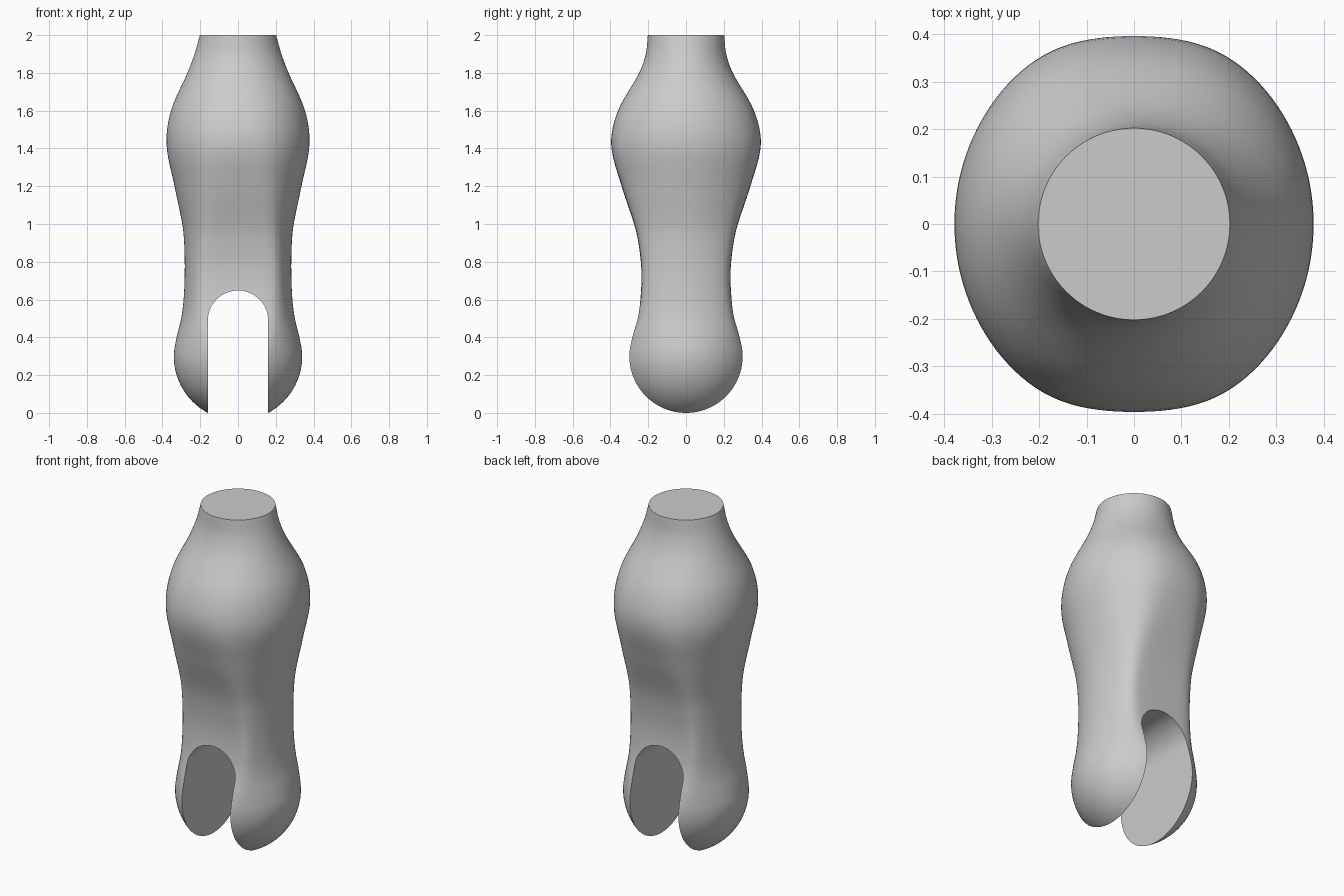
import bpy, bmesh, math
from mathutils import Vector

cube = bpy.data.objects.get("Cube")
if cube:
    bpy.data.objects.remove(cube, do_unlink=True)

SIDES = 128
STEPS = 6
CREASE = 16  # how tightly the flats turn into the round sides
BALL_R, BALL_Z = 0.34, 0.30
SLOT_R, SLOT_TOP = 0.16, 0.648

# Body stations: height, half width, flattened half depth, full ellipse half depth
STATIONS = [
    (0.30, 0.340, 0.340, 0.340), (0.40, 0.325, 0.300, 0.338),
    (0.50, 0.301, 0.261, 0.336), (0.60, 0.288, 0.242, 0.335),
    (0.75, 0.282, 0.236, 0.335), (0.90, 0.285, 0.252, 0.340),
    (1.00, 0.295, 0.275, 0.350), (1.20, 0.336, 0.341, 0.385),
    (1.42, 0.378, 0.396, 0.415), (1.60, 0.355, 0.360, 0.372),
    (1.80, 0.268, 0.248, 0.250), (1.90, 0.230, 0.213, 0.213),
    (2.00, 0.202, 0.202, 0.202),
]


def slope(i, k):
    """Tangent of channel k at station i."""
    if i == 0:
        return 0.0
    lo, hi = STATIONS[i - 1], STATIONS[min(i + 1, len(STATIONS) - 1)]
    return (hi[k] - lo[k]) / (hi[0] - lo[0])


def blend(i, t, k):
    """Smooth cubic between station i and the next."""
    p, q = STATIONS[i], STATIONS[i + 1]
    h = q[0] - p[0]
    return ((2*t**3 - 3*t**2 + 1) * p[k] + (t**3 - 2*t**2 + t) * h * slope(i, k)
            + (3*t**2 - 2*t**3) * q[k] + (t**3 - t**2) * h * slope(i + 1, k))


def ring(bm, z, width, depth, full):
    """Ellipse softly flattened at front and back to the given depth."""
    full = max(full, depth)
    flat = depth**-CREASE - full**-CREASE
    verts = []
    for j in range(SIDES):
        ang = 2 * math.pi * j / SIDES
        c, s = math.cos(ang), math.sin(ang)
        ellipse = math.hypot(c / width, s / full)
        r = (ellipse**CREASE + flat * s**CREASE) ** (-1 / CREASE)
        verts.append(bm.verts.new((r * c, r * s, z)))
    return verts


def make_object(name, bm):
    bmesh.ops.recalc_face_normals(bm, faces=bm.faces)
    mesh = bpy.data.meshes.new(name)
    bm.to_mesh(mesh)
    bm.free()
    obj = bpy.data.objects.new(name, mesh)
    bpy.context.collection.objects.link(obj)
    return obj


# Body: rounded ball end lofted into the flattened waist, bulge and round neck
bm = bmesh.new()
rings = []
for i in range(1, 24):
    ang = math.pi / 2 * i / 24
    r = BALL_R * math.sin(ang)
    rings.append(ring(bm, BALL_Z - BALL_R * math.cos(ang), r, r, r))
for i in range(len(STATIONS) - 1):
    for step in range(STEPS):
        t = step / STEPS
        z = STATIONS[i][0] + t * (STATIONS[i + 1][0] - STATIONS[i][0])
        rings.append(ring(bm, z, *(blend(i, t, k) for k in (1, 2, 3))))
rings.append(ring(bm, *STATIONS[-1]))
for lower, upper in zip(rings, rings[1:]):
    for j in range(SIDES):
        k = (j + 1) % SIDES
        bm.faces.new((lower[j], lower[k], upper[k], upper[j]))
bm.faces.new(rings[-1])
bm.faces.new(rings[0][::-1])
body = make_object("forked_body", bm)

# Slot cutter: round-topped profile pushed through front to back
bm = bmesh.new()
outline = [(-SLOT_R, -0.5), (SLOT_R, -0.5)]
for i in range(49):
    ang = math.pi * i / 48
    outline.append((SLOT_R * math.cos(ang),
                    SLOT_TOP - SLOT_R + SLOT_R * math.sin(ang)))
face = bm.faces.new([bm.verts.new((x, -1, z)) for x, z in outline])
out = bmesh.ops.extrude_face_region(bm, geom=[face])
bmesh.ops.translate(bm, vec=Vector((0, 2, 0)),
                    verts=[v for v in out["geom"] if isinstance(v, bmesh.types.BMVert)])
cutter = make_object("slot_cutter", bm)
cutter.hide_render = True

# Cut the slot to form the two prongs, then smooth the skin
cut = body.modifiers.new("slot", "BOOLEAN")
cut.operation = "DIFFERENCE"
cut.solver = "EXACT"
cut.object = cutter
bpy.ops.object.select_all(action="DESELECT")
body.select_set(True)
bpy.context.view_layer.objects.active = body
bpy.ops.object.modifier_apply(modifier=cut.name)
bpy.data.objects.remove(cutter, do_unlink=True)
bpy.ops.object.shade_smooth_by_angle(angle=math.radians(35))
